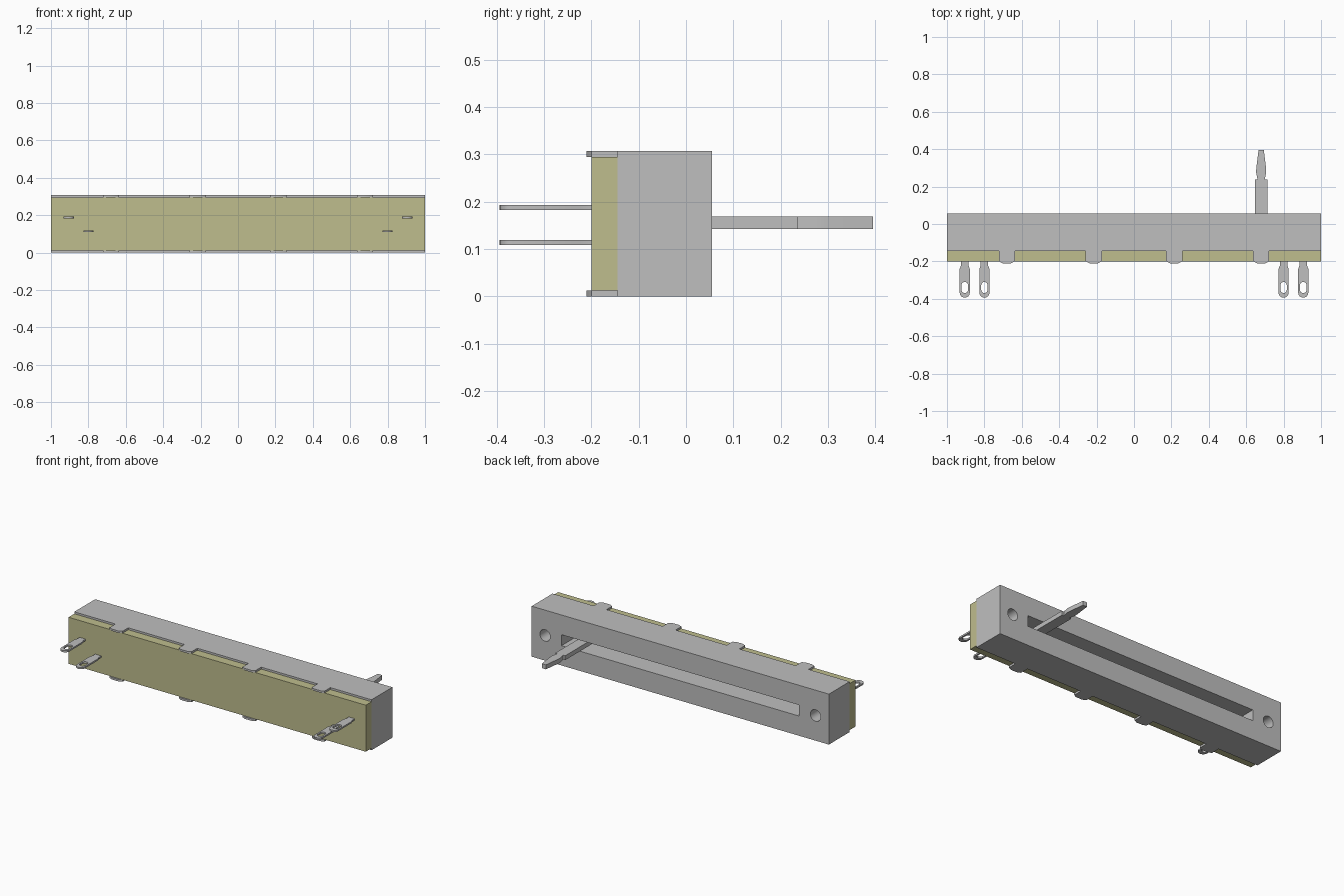
import bpy, bmesh, math
from mathutils import Matrix

if "Cube" in bpy.data.objects:
    bpy.data.objects.remove(bpy.data.objects["Cube"], do_unlink=True)


def material(name, rgb):
    m = bpy.data.materials.new(name)
    m.use_nodes = True
    m.diffuse_color = (*rgb, 1)
    m.node_tree.nodes["Principled BSDF"].inputs["Base Color"].default_value = (*rgb, 1)
    return m


METAL = material("grey metal", (0.52, 0.52, 0.52))
BOARD = material("olive board", (0.52, 0.51, 0.27))


def plate(name, loops, lo, hi, mat, upright=False):
    """Fill an outline with holes and extrude it along z, or along y if upright."""
    cu = bpy.data.curves.new(name, 'CURVE')
    cu.dimensions = '2D'
    cu.fill_mode = 'BOTH'
    cu.extrude = (hi - lo) / 2
    for pts in loops:
        sp = cu.splines.new('POLY')
        sp.points.add(len(pts) - 1)
        for p, (a, b) in zip(sp.points, pts):
            p.co = (a, b, 0, 1)
        sp.use_cyclic_u = True
    tmp = bpy.data.objects.new(name + "_outline", cu)
    bpy.context.collection.objects.link(tmp)
    bpy.context.view_layer.update()
    dg = bpy.context.evaluated_depsgraph_get()
    me = bpy.data.meshes.new_from_object(tmp.evaluated_get(dg))
    bpy.data.objects.remove(tmp, do_unlink=True)
    bpy.data.curves.remove(cu)
    mid = (lo + hi) / 2
    mtx = Matrix.Translation((0, mid, 0) if upright else (0, 0, mid))
    if upright:
        mtx = mtx @ Matrix.Rotation(math.pi / 2, 4, 'X')
    bm = bmesh.new()
    bm.from_mesh(me)
    bm.transform(mtx)
    bmesh.ops.remove_doubles(bm, verts=bm.verts, dist=1e-5)
    bmesh.ops.recalc_face_normals(bm, faces=bm.faces)
    bm.to_mesh(me)
    bm.free()
    me.name = name
    me.materials.clear()
    me.materials.append(mat)
    ob = bpy.data.objects.new(name, me)
    bpy.context.collection.objects.link(ob)
    bpy.ops.object.select_all(action='DESELECT')
    ob.select_set(True)
    bpy.context.view_layer.objects.active = ob
    bpy.ops.object.shade_smooth_by_angle(angle=math.radians(30))
    return ob


def rect(x0, x1, y0, y1):
    return [(x0, y0), (x1, y0), (x1, y1), (x0, y1)]


def arc(cx, cy, r, a0, a1, n):
    return [(cx + r * math.cos(math.radians(a0 + (a1 - a0) * i / n)),
             cy + r * math.sin(math.radians(a0 + (a1 - a0) * i / n))) for i in range(n + 1)]


def mirrored(cx, half):
    """Symmetric outline about x = cx from (half width, y) points."""
    return [(cx + w, y) for w, y in half] + [(cx - w, y) for w, y in reversed(half)]


H = 0.307

# Housing: slotted back face with two mounting holes, closed by a floor
holes = [arc(x, 0.153, 0.035, 0, 360 - 11.25, 31) for x in (-0.91, 0.91)]
plate("housing", [rect(-1, 1, 0, H), rect(-0.8, 0.8, 0.12, 0.187)] + holes,
      -0.12, 0.055, METAL, upright=True)
plate("housing_floor", [rect(-1, 1, 0, H)], -0.145, -0.12, METAL, upright=True)

# Circuit board on the front
plate("board", [rect(-1, 1, 0.012, 0.295)], -0.2, -0.145, BOARD, upright=True)

# Fold-over tabs along the upper and lower edges
for i, x in enumerate((-0.68, -0.215, 0.215, 0.68)):
    outline = mirrored(x, [(0.043, -0.145), (0.043, -0.2), (0.022, -0.21)])
    plate(f"upper_tab_{i + 1}", [outline], 0.295, H, METAL)
    plate(f"lower_tab_{i + 1}", [outline], 0, 0.012, METAL)

# Solder pins with an oblong eye
for side, s in (("left", 1), ("right", -1)):
    for name, x, z in (("outer", 0.905, 0.188), ("inner", 0.8, 0.114)):
        cx = s * x
        outline = ([(cx - 0.027, -0.24), (cx - 0.02, -0.222), (cx - 0.02, -0.19)][::1]
                   + [(cx + 0.02, -0.19), (cx + 0.02, -0.222), (cx + 0.027, -0.24)]
                   + arc(cx, -0.367, 0.027, 0, -180, 12))
        eye = arc(cx, -0.327, 0.017, 0, 180, 10) + arc(cx, -0.352, 0.017, 180, 360, 10)
        plate(f"{side}_{name}_pin", [outline, eye], z - 0.005, z + 0.005, METAL)

# Sliding lever with a notched, tapered tip
plate("slider_lever", [mirrored(0.68, [(0.0325, -0.12), (0.0325, 0.237), (0.019, 0.237),
                                       (0.027, 0.277), (0.026, 0.3), (0.014, 0.395)])],
      0.142, 0.169, METAL)
